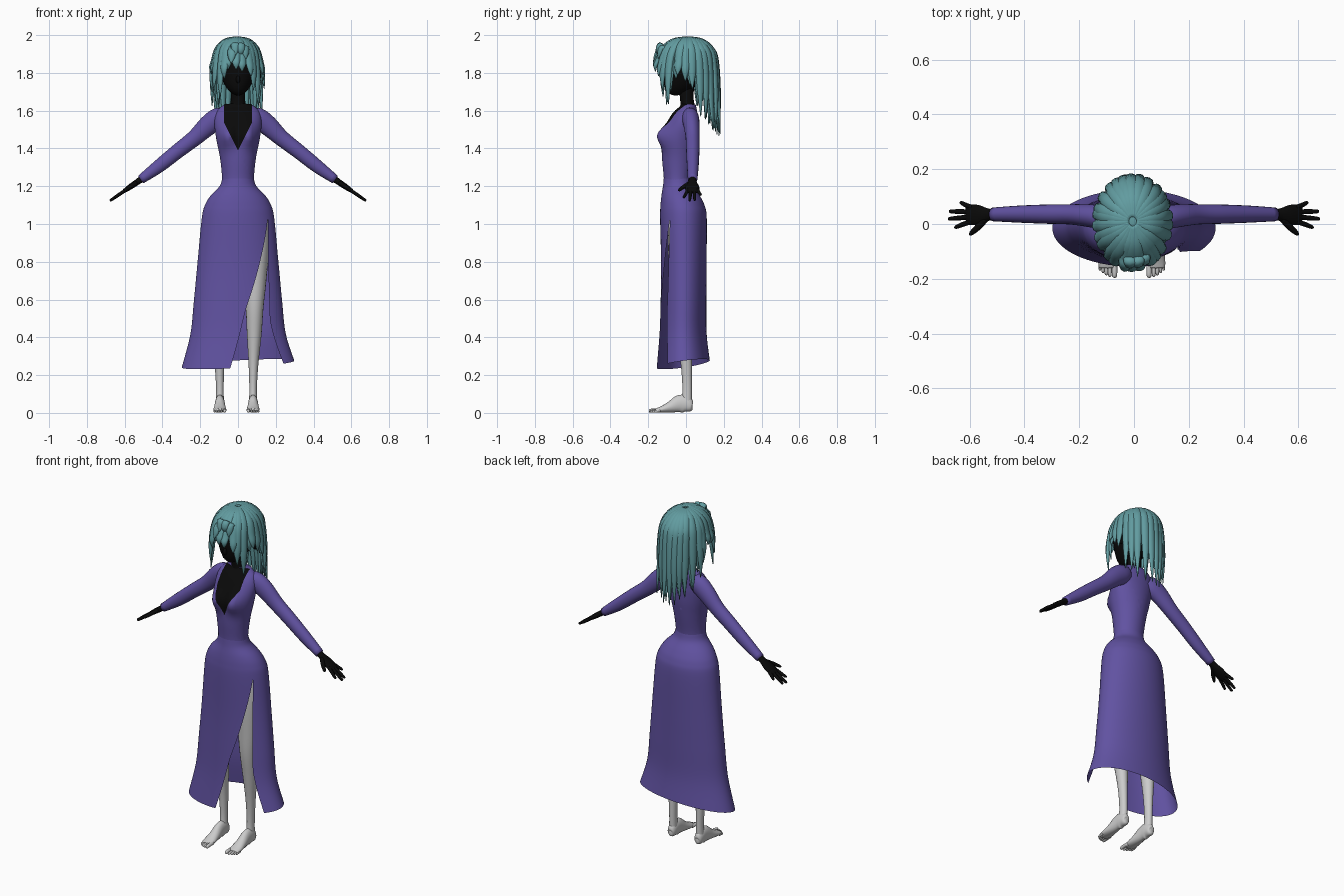
import bpy, bmesh, math, random
from mathutils import Vector, Matrix

if "Cube" in bpy.data.objects:
    bpy.data.objects.remove(bpy.data.objects["Cube"])

random.seed(4)


def material(name, rgb):
    m = bpy.data.materials.new(name)
    m.diffuse_color = (*rgb, 1)
    m.use_nodes = True
    m.node_tree.nodes["Principled BSDF"].inputs["Base Color"].default_value = m.diffuse_color
    return m


PURPLE = material("purple_cloth", (0.12, 0.085, 0.36))
TEAL = material("teal_hair", (0.12, 0.33, 0.35))
BLACK = material("black_skin", (0.003, 0.003, 0.003))


def resample(pts, steps):
    """Catmull-Rom through tuples of any length."""
    out = []
    for i in range(len(pts) - 1):
        p0, p1, p2, p3 = (pts[max(0, min(len(pts) - 1, i + k))] for k in (-1, 0, 1, 2))
        for s in range(steps):
            t = s / steps
            out.append(tuple(0.5 * (2 * b + (c - a) * t + (2 * a - 5 * b + 4 * c - d) * t * t
                                    + (3 * b - a - 3 * c + d) * t ** 3)
                             for a, b, c, d in zip(p0, p1, p2, p3)))
    return out + [pts[-1]]


def lerp_table(table, x):
    for (x0, y0), (x1, y1) in zip(table, table[1:]):
        if x <= x1:
            return y0 + (y1 - y0) * max(0, (x - x0) / (x1 - x0))
    return table[-1][1]


def tube(bm, path, side, sides=12, steps=4):
    """Elliptical tube; path points are (x, y, z, half width along side, half thickness)."""
    path = resample(path, steps)
    side = Vector(side)
    rings = []
    for i, p in enumerate(path):
        a, b = path[max(i - 1, 0)], path[min(i + 1, len(path) - 1)]
        tan = (Vector(b[:3]) - Vector(a[:3])).normalized()
        other = tan.cross(side).normalized()
        u = other.cross(tan)
        rings.append([bm.verts.new(Vector(p[:3]) + u * p[3] * math.cos(k * math.tau / sides)
                                   + other * p[4] * math.sin(k * math.tau / sides))
                      for k in range(sides)])
    for r, q in zip(rings, rings[1:]):
        for k in range(sides):
            bm.faces.new((r[k], r[k - 1], q[k - 1], q[k]))
    bm.faces.new(rings[0])
    bm.faces.new(rings[-1])


def ball(bm, center, size):
    mat = Matrix.Translation(center) @ Matrix.Diagonal((*size, 1))
    return bmesh.ops.create_uvsphere(bm, u_segments=24, v_segments=16, radius=1, matrix=mat)["verts"]


def finish(bm, name, mat=None, mirror=False):
    bmesh.ops.recalc_face_normals(bm, faces=bm.faces)
    for f in bm.faces:
        f.smooth = True
    me = bpy.data.meshes.new(name)
    bm.to_mesh(me)
    bm.free()
    ob = bpy.data.objects.new(name, me)
    bpy.context.collection.objects.link(ob)
    if mat:
        me.materials.append(mat)
    if mirror:
        ob.modifiers.new("mirror", "MIRROR").use_mirror_merge = False
    return ob


# Torso: bodice outside the V neckline, chest skin inside it
for name, mat, inside in (("bodice", PURPLE, False), ("chest", BLACK, True)):
    bm = bmesh.new()
    tube(bm, [(0, -.045, 1.20, .09, .072), (0, -.045, 1.25, .085, .073), (0, -.042, 1.35, .095, .085),
              (0, -.035, 1.45, .115, .09), (0, -.015, 1.54, .125, .075), (0, .008, 1.60, .11, .052),
              (0, .012, 1.635, .07, .038)], (1, 0, 0), 40, 5)
    for v in bm.verts:
        if v.co.y < -.02:
            v.co.y -= .042 * math.exp(-((abs(v.co.x) - .058) / .042) ** 2 - ((v.co.z - 1.47) / .055) ** 2)
    for s in (-1, 1):
        for co, no in (((0, 0, 1.39), (.16, 0, -s * .08)), ((s * .075, 0, 0), (1, 0, 0))):
            bmesh.ops.bisect_plane(bm, geom=bm.verts[:] + bm.edges[:] + bm.faces[:],
                                   plane_co=co, plane_no=no)

    def in_neckline(f):
        c = f.calc_center_median()
        return c.y < .005 and abs(c.x) < min(.075, .5 * (c.z - 1.39))
    bmesh.ops.delete(bm, geom=[f for f in bm.faces if in_neckline(f) != inside], context="FACES")
    finish(bm, name, mat)

# Skirt: wrapped sheet whose two edges part along the slit
bm = bmesh.new()
sections = resample([(1.24, .084, -.118, .03), (1.20, .098, -.122, .04), (1.15, .145, -.130, .073),
                     (1.10, .175, -.135, .098), (1.03, .192, -.137, .110), (.80, .214, -.132, .109),
                     (.60, .233, -.134, .108), (.42, .252, -.140, .109), (.258, .298, -.156, .126)], 5)
right_edge = [(.258, -36), (.5, -46), (.8, -42), (1.03, -35)]
left_edge = [(.258, -98), (.55, -80), (.8, -57), (1.03, -35)]
COLS = 56
rows = []
for z, rx, front, back in sections:
    a, b = lerp_table(right_edge, z), lerp_table(left_edge, z) + 360
    w = max(0, min(1, (.55 - z) / .29)) ** 2
    row = []
    for k in range(COLS + 1):
        t = math.radians(a + (b - a) * k / COLS)
        c, s = math.cos(t), math.sin(t)
        row.append(bm.verts.new((rx * c, (front + back) / 2 + (back - front) / 2 * s,
                                 z + w * (.018 * c + .02 * s))))
    rows.append(row)
for r, q in zip(rows, rows[1:]):
    for k in range(COLS):
        bm.faces.new((r[k], r[k + 1], q[k + 1], q[k]))
bmesh.ops.remove_doubles(bm, verts=bm.verts, dist=.0005)
finish(bm, "slit_skirt", PURPLE)

# Sleeves
bm = bmesh.new()
tube(bm, [(.075, .018, 1.575, .04, .045), (.11, .024, 1.557, .045, .056), (.16, .03, 1.52, .042, .053),
          (.23, .035, 1.455, .037, .043), (.32, .036, 1.385, .035, .039), (.42, .036, 1.305, .031, .035),
          (.515, .035, 1.235, .025, .024)], (0, 1, 0), 20)
finish(bm, "sleeves", PURPLE, True)

# Hands: palm, four fingers and a thumb lying on one sloping plane
bm = bmesh.new()


def on_hand(x, y, w, t):
    return (x, y, 1.235 - (x - .515) * .69, w, t)


tube(bm, [on_hand(.50, .035, .02, .019), on_hand(.53, .034, .022, .016), on_hand(.565, .033, .036, .015),
          on_hand(.60, .034, .037, .011), on_hand(.612, .034, .03, .006)], (0, 1, 0))
for root, tip_x, tip_y in ((.060, .636, .077), (.044, .674, .046), (.026, .678, .019), (.010, .655, -.011)):
    tube(bm, [on_hand(.59, root, .009, .009), on_hand((.59 + tip_x) / 2, (root + tip_y) / 2, .009, .009),
              on_hand(tip_x - .006, tip_y, .007, .007), on_hand(tip_x, tip_y, .002, .002)], (0, 1, 0), 8, 3)
tube(bm, [on_hand(.54, .02, .012, .012), on_hand(.57, -.012, .012, .011),
          on_hand(.594, -.034, .008, .008), on_hand(.60, -.04, .002, .002)], (.7, .7, 0), 8, 3)
finish(bm, "hands", BLACK, True)

# Legs and feet
bm = bmesh.new()
tube(bm, [(.10, -.02, 1.08, .06, .07), (.10, -.024, .9, .073, .072), (.098, -.028, .7, .06, .058),
          (.096, -.028, .56, .047, .048), (.094, -.01, .42, .039, .043), (.090, .002, .26, .026, .03),
          (.088, .006, .13, .020, .025), (.088, .003, .05, .022, .028)], (1, 0, 0), 20)
tube(bm, [(.088, .034, .028, .008, .012), (.088, .026, .03, .021, .026), (.088, 0, .045, .025, .045),
          (.088, -.035, .048, .026, .046), (.088, -.08, .032, .030, .031), (.088, -.125, .019, .034, .018),
          (.088, -.16, .013, .031, .010)], (1, 0, 0), 16)
for x, r, tip in ((.063, .010, -.196), (.080, .007, -.193), (.093, .007, -.187),
                  (.105, .006, -.179), (.116, .006, -.170)):
    tube(bm, [(x, -.135, r + .004, r, r), (x, tip + .02, r + .003, r, r), (x, tip + .004, r, r * .8, r * .9),
              (x, tip, r, r * .3, r * .3)], (1, 0, 0), 8, 3)
finish(bm, "legs", None, True).location.x = -.008

# Head with narrowed jaw, nose, ears and neck
bm = bmesh.new()
for v in ball(bm, (0, -.015, 1.82), (.1, .108, .14)):
    d = max(0, (1.82 - v.co.z) / .14)
    v.co.x *= 1 - .2 * d
    v.co.y -= .04 * d * d
ball(bm, (0, -.122, 1.765), (.011, .016, .02))
for s in (-1, 1):
    ball(bm, (s * .105, .015, 1.79), (.018, .022, .036))
tube(bm, [(0, .008, 1.56, .06, .04), (0, .008, 1.62, .042, .038), (0, .004, 1.67, .038, .036),
          (0, 0, 1.76, .04, .045)], (1, 0, 0), 20)
finish(bm, "head_and_neck", BLACK)

# Hair cap covering crown and back of head
bm = bmesh.new()
cap = ball(bm, (-.003, .012, 1.84), (.118, .14, .148))
bmesh.ops.delete(bm, geom=[v for v in cap if v.co.z < (1.72 if v.co.y > .04 else 1.89)], context="VERTS")
finish(bm, "hair_cap", TEAL)

# Hair locks: flat tapered strands from the crown, length set by angle from the front
bm = bmesh.new()
tip_height = [(0, 1.84), (20, 1.82), (36, 1.74), (48, 1.60), (60, 1.74), (82, 1.79),
              (98, 1.70), (115, 1.58), (150, 1.49), (180, 1.46)]
for layer, count in ((0, 26), (1, 24)):
    for i in range(count):
        deg = (i + .5 * layer) * 360 / count + random.uniform(-4, 4)
        phi = math.radians(deg)
        a = abs((deg + 180) % 360 - 180)
        tip = lerp_table(tip_height, a) + random.uniform(-.025, .03) + .03 * layer
        dx, dy = math.sin(phi), -math.cos(phi)
        shrink = 1 - .08 * layer
        rx, ry = .13 * shrink, (.165 if dy < 0 else .155) * shrink
        bend = max(1.86, tip + .06)
        flare = random.uniform(1.0, 1.14)

        def at(s, z, w, t):
            return (-.005 + rx * s * dx, .01 + ry * s * dy, z, w, t)
        tube(bm, [at(.1, 1.983 - .01 * layer, .012, .010), at(.5, 1.968 - .01 * layer, .025, .013),
                  at(.82, 1.925, .027, .014), at(.98, bend, .024, .013),
                  at(1.06, (bend + tip) / 2, .019, .011), at(flare, tip, .002, .002)],
             (math.cos(phi), math.sin(phi), 0), 8, 4)
finish(bm, "hair_locks", TEAL)
